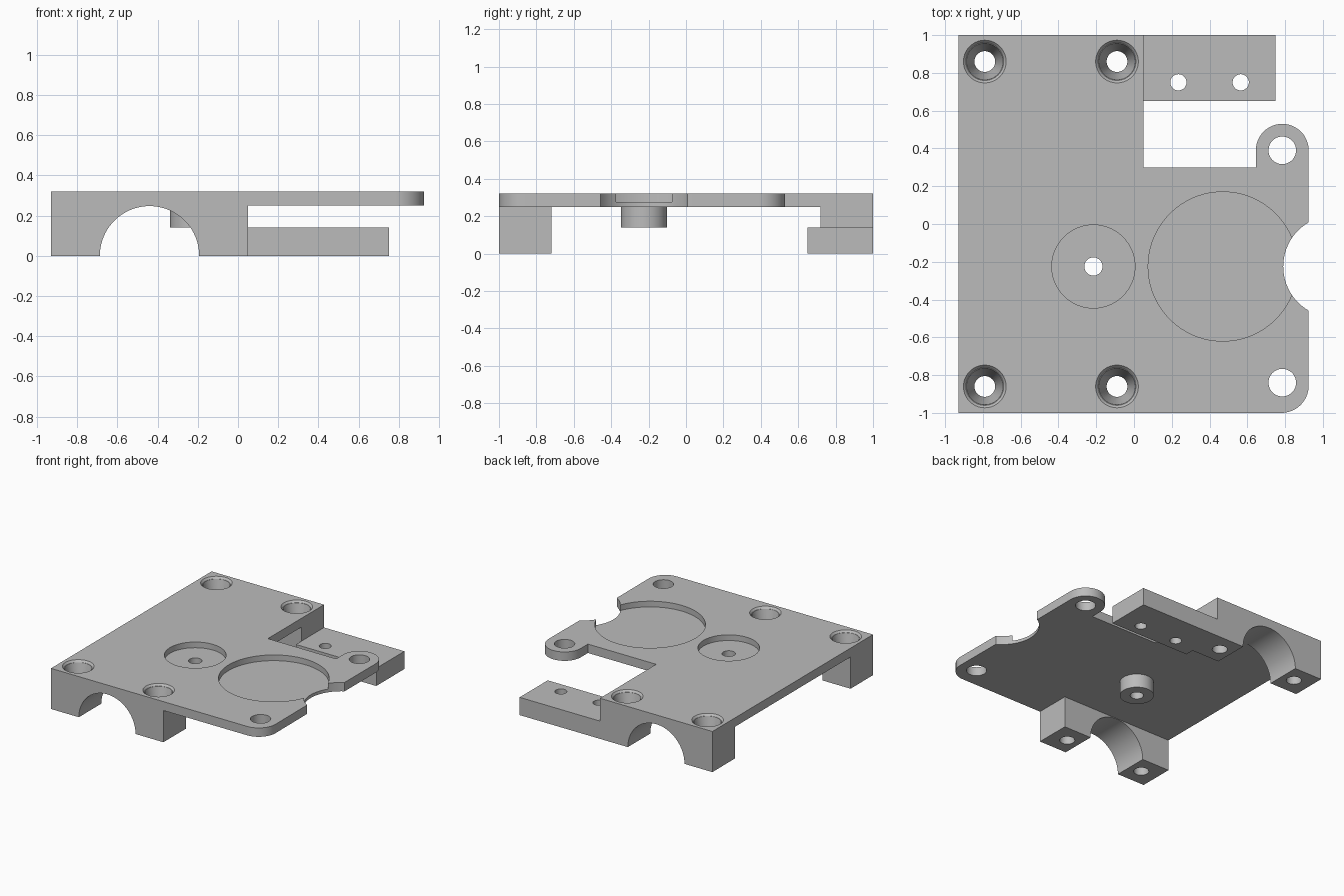
import bpy
import bmesh
from math import sin, cos, pi, radians, atan2
from mathutils import Matrix

if "Cube" in bpy.data.objects:
    bpy.data.objects.remove(bpy.data.objects["Cube"], do_unlink=True)

metal = bpy.data.materials.new("plain_grey")
metal.use_nodes = True
GREY = (0.5, 0.5, 0.5, 1)
metal.diffuse_color = GREY
metal.node_tree.nodes["Principled BSDF"].inputs["Base Color"].default_value = GREY

TOP, UNDER = 0.32, 0.25          # plate faces
HUB_Y = -0.225


def add_mesh(name, bm):
    bmesh.ops.recalc_face_normals(bm, faces=bm.faces)
    mesh = bpy.data.meshes.new(name)
    bm.to_mesh(mesh)
    bm.free()
    mesh.materials.append(metal)
    obj = bpy.data.objects.new(name, mesh)
    bpy.context.collection.objects.link(obj)
    return obj


def arc(cx, cy, r, start, end, steps=24):
    angles = [radians(start + (end - start) * i / steps) for i in range(steps + 1)]
    return [(cx + r * cos(a), cy + r * sin(a)) for a in angles]


def extrude(name, outline, low, high, upright=False):
    """Solid from an outline in xy, or in xz when upright."""
    bm = bmesh.new()
    place = (lambda p: (p[0], low, p[1])) if upright else (lambda p: (p[0], p[1], low))
    face = bm.faces.new([bm.verts.new(place(p)) for p in outline])
    new = bmesh.ops.extrude_face_region(bm, geom=[face])["geom"]
    shift = (0, high - low, 0) if upright else (0, 0, high - low)
    bmesh.ops.translate(bm, vec=shift, verts=[g for g in new if isinstance(g, bmesh.types.BMVert)])
    return add_mesh(name, bm)


def cylinder(name, x, y, r, low, high, r_top=None, sides=64):
    bm = bmesh.new()
    bmesh.ops.create_cone(bm, cap_ends=True, segments=sides, radius1=r,
                          radius2=r if r_top is None else r_top, depth=high - low,
                          matrix=Matrix.Translation((x, y, (low + high) / 2)))
    return add_mesh(name, bm)


def combine(target, tool, operation):
    """Apply a boolean and drop the helper."""
    mod = target.modifiers.new("boolean", "BOOLEAN")
    mod.operation, mod.solver, mod.object = operation, "EXACT", tool
    bpy.context.view_layer.objects.active = target
    bpy.ops.object.modifier_apply(modifier=mod.name)
    bpy.data.objects.remove(tool, do_unlink=True)


# Flat plate with rounded corner, side bite, lug and slot
bite_x, bite_r = 1.06, 0.27
a = 180 - math_deg if (math_deg := None) else 180 - atan2(0.23, 0.135) * 180 / pi
outline = [(-0.93, -1)]
outline += arc(0.78, -0.855, 0.145, -90, 0)
outline += arc(bite_x, HUB_Y, bite_r, 360 - a, a)
outline += arc(0.785, 0.39, 0.14, 0, 180)
outline += [(0.645, 0.3), (0.05, 0.3), (0.05, 1), (-0.93, 1)]
body = extrude("mounting_plate", outline, UNDER, TOP)

# Arched feet at front and back
arch = [(-0.93, 0)] + arc(-0.44, 0, 0.247, 180, 0, 40) + [(0.05, 0), (0.05, 0.29), (-0.93, 0.29)]
for low, high in ((-1, -0.72), (0.72, 1)):
    combine(body, extrude("arched_foot", arch, low, high, upright=True), "UNION")

# Low side bracket and centre boss
bracket = [(0.05, 0.65), (0.75, 0.65), (0.75, 1), (0.05, 1)]
combine(body, extrude("side_bracket", bracket, 0, 0.14), "UNION")
combine(body, cylinder("centre_boss", -0.215, HUB_Y, 0.123, 0.14, 0.265), "UNION")

# Round pockets in the top face
for x, r in ((-0.215, 0.22), (0.47, 0.395)):
    combine(body, cylinder("pocket_cutter", x, HUB_Y, r, 0.275, 0.4, sides=96), "DIFFERENCE")

# Straight through holes: boss, lug and corner, bracket
holes = [(-0.215, HUB_Y, 0.048), (0.785, 0.39, 0.073), (0.785, -0.84, 0.073),
         (0.235, 0.75, 0.043), (0.565, 0.75, 0.043)]

# Tapered screw holes through the feet, with a chamfered rim
for x in (-0.79, -0.09):
    for y in (-0.86, 0.86):
        holes.append((x, y, 0.055))
        combine(body, cylinder("taper_cutter", x, y, 0.055, 0.13, TOP + 0.01, 0.103), "DIFFERENCE")
        combine(body, cylinder("rim_cutter", x, y, 0.1, TOP - 0.015, TOP + 0.015, 0.126), "DIFFERENCE")
for x, y, r in holes:
    combine(body, cylinder("hole_cutter", x, y, r, -0.1, 0.5, sides=48), "DIFFERENCE")

# Smooth the round walls, keep the corners crisp
for obj in bpy.context.selected_objects:
    obj.select_set(False)
body.select_set(True)
bpy.context.view_layer.objects.active = body
bpy.ops.object.shade_smooth_by_angle(angle=radians(30))
